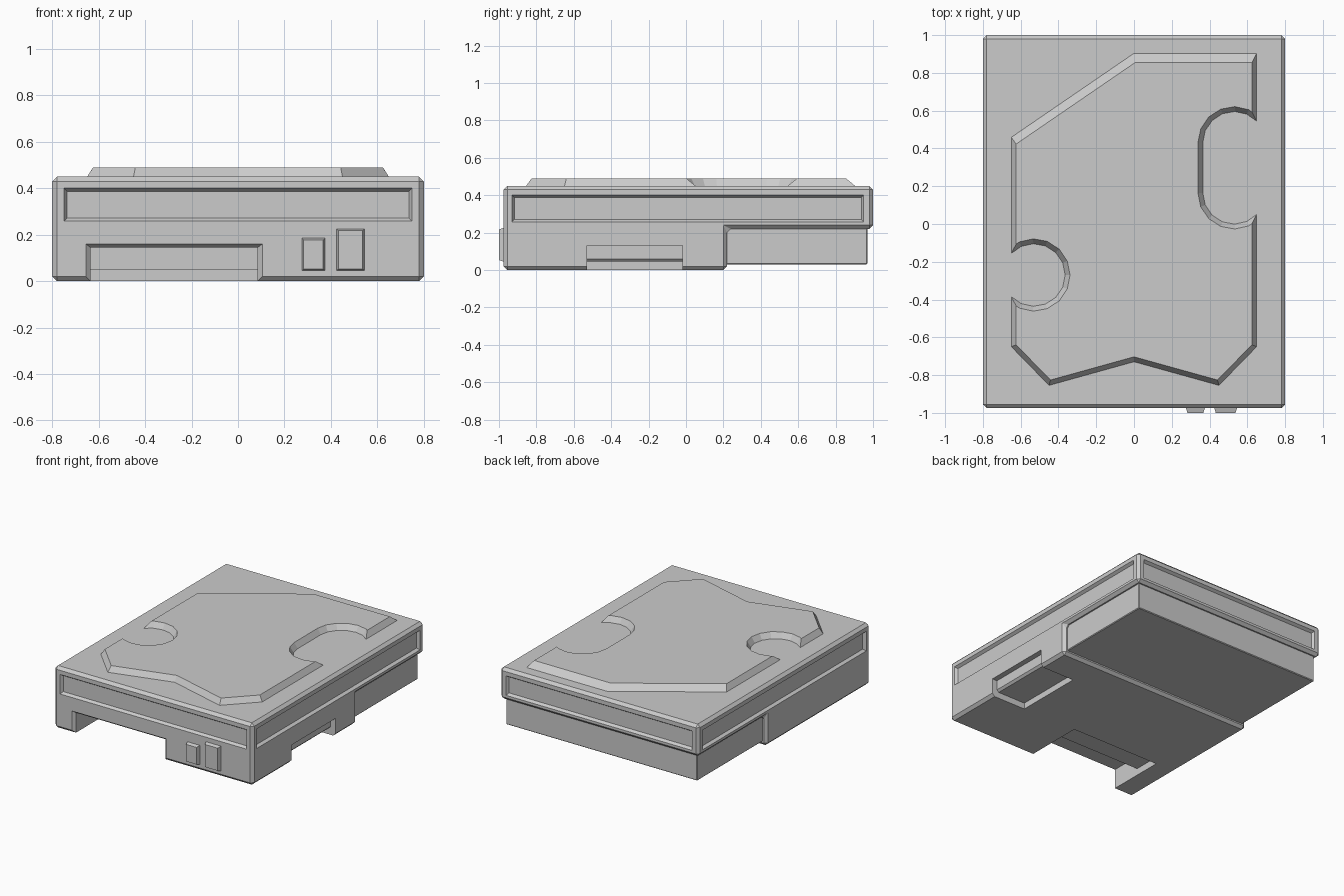
import bpy, bmesh, math
from mathutils import Vector

if "Cube" in bpy.data.objects:
    bpy.data.objects.remove(bpy.data.objects["Cube"])


def loft(name, ring_a, ring_b, bevel=0.0):
    """Closed solid between two matching rings of points."""
    bm = bmesh.new()
    a = [bm.verts.new(p) for p in ring_a]
    b = [bm.verts.new(p) for p in ring_b]
    n = len(a)
    bm.faces.new(a)
    bm.faces.new(b)
    for i in range(n):
        j = (i + 1) % n
        bm.faces.new((a[i], a[j], b[j], b[i]))
    bmesh.ops.recalc_face_normals(bm, faces=bm.faces[:])
    if bevel:
        bmesh.ops.bevel(bm, geom=bm.edges[:], offset=bevel, segments=1,
                        profile=0.5, affect='EDGES')
    me = bpy.data.meshes.new(name)
    bm.to_mesh(me)
    bm.free()
    ob = bpy.data.objects.new(name, me)
    bpy.context.collection.objects.link(ob)
    return ob


def rect(axis, d, u0, u1, v0, v1, grow=0.0):
    """Rectangle at distance d along x or y; v is always height."""
    pts = [(u0 - grow, v0 - grow), (u1 + grow, v0 - grow),
           (u1 + grow, v1 + grow), (u0 - grow, v1 + grow)]
    return [(d, u, v) if axis == 'x' else (u, d, v) for u, v in pts]


def cut(target, cutter):
    mod = target.modifiers.new("cut", 'BOOLEAN')
    mod.operation = 'DIFFERENCE'
    mod.solver = 'EXACT'
    mod.object = cutter
    dg = bpy.context.evaluated_depsgraph_get()
    me = bpy.data.meshes.new_from_object(target.evaluated_get(dg))
    target.modifiers.clear()
    target.data = me
    bpy.data.objects.remove(cutter)


# Main casing: side profile with raised rear underside
profile = [(-0.975, 0), (0.22, 0), (0.22, 0.22), (1.0, 0.22), (1.0, 0.45), (-0.975, 0.45)]
casing = loft("casing", [(-0.8, y, z) for y, z in profile],
              [(0.8, y, z) for y, z in profile], bevel=0.02)

# Long recessed panels on all four sides
for axis, face, sign, u0, u1 in (('y', -0.975, -1, -0.75, 0.75), ('y', 1.0, 1, -0.75, 0.75),
                                 ('x', 0.8, 1, -0.93, 0.95), ('x', -0.8, -1, -0.93, 0.95)):
    cut(casing, loft("panel_cutter",
                     rect(axis, face + sign * 0.02, u0, u1, 0.258, 0.40, 0.013),
                     rect(axis, face - sign * 0.02, u0, u1, 0.258, 0.40, -0.013)))

# Front connector opening, chamfered rim and shallow slot behind it
cut(casing, loft("opening_cutter", rect('y', -1.1, -0.635, 0.085, -0.1, 0.145),
                 rect('y', -0.725, -0.635, 0.085, -0.1, 0.145)))
cut(casing, loft("rim_cutter", rect('y', -0.995, -0.675, 0.125, -0.1, 0.175),
                 rect('y', -0.954, -0.634, 0.084, -0.1, 0.144)))
cut(casing, loft("slot_cutter", rect('y', -0.80, -0.635, 0.085, -0.1, 0.05),
                 rect('y', -0.525, -0.635, 0.085, -0.1, 0.05)))

# Right side opening with bevelled lip and slot
cut(casing, loft("side_cutter", rect('x', 1.0, -0.53, -0.02, -0.1, 0.13),
                 rect('x', 0.76, -0.53, -0.02, -0.1, 0.13)))
cut(casing, loft("lip_cutter", rect('x', 0.77, -0.53, -0.02, -0.1, 0.07),
                 rect('x', 0.745, -0.53, -0.02, -0.1, 0.045)))
cut(casing, loft("side_slot_cutter", rect('x', 0.78, -0.53, -0.02, -0.1, 0.045),
                 rect('x', 0.52, -0.53, -0.02, -0.1, 0.045)))

# Lower rear block
loft("rear_block", rect('y', 0.15, -0.77, 0.77, 0.03, 0.25),
     rect('y', 0.97, -0.77, 0.77, 0.03, 0.25), bevel=0.005)

# Front buttons
for name, x0, x1, z1 in (("small_button", 0.27, 0.38, 0.19), ("large_button", 0.42, 0.55, 0.23)):
    loft(name, rect('y', -0.96, x0, x1, 0.04, z1),
         rect('y', -1.0, x0, x1, 0.04, z1, -0.013))


def arc(cx, cy, r, a0, a1, n):
    return [(cx + r * math.cos(math.radians(a0 + (a1 - a0) * i / n)),
             cy + r * math.sin(math.radians(a0 + (a1 - a0) * i / n))) for i in range(n + 1)]


# Raised cover: outline (clockwise) with two rounded side notches
R = 0.165
outline = [(-0.65, 0.46), (0, 0.905), (0.65, 0.905)]
outline += arc(0.53, 0.43, R, 43.3, 180, 6)
outline += arc(0.53, 0.165, R, 180, 316.7, 6)
outline += [(0.65, -0.65), (0.45, -0.855), (0, -0.73), (-0.45, -0.855), (-0.65, -0.65)]
outline += arc(-0.53, -0.27, R, -136.7, 136.7, 12)


def shrink(pts, dists):
    """Move every edge of a clockwise outline inwards by its own distance."""
    out = []
    n = len(pts)
    for i in range(n):
        p0, p1, p2 = (Vector(pts[k % n]) for k in (i - 1, i, i + 1))
        d1, d2 = (p1 - p0).normalized(), (p2 - p1).normalized()
        n1, n2 = Vector((d1.y, -d1.x)), Vector((d2.y, -d2.x))
        a, b = dists[i - 1], dists[i]
        det = n1.x * n2.y - n1.y * n2.x
        if abs(det) < 1e-4:
            out.append(tuple(p1 + n2 * b))
        else:
            out.append((p1.x + (a * n2.y - b * n1.y) / det,
                        p1.y + (b * n1.x - a * n2.x) / det))
    return out


# The two rear edges have a gentler slope than the rest
dists = [0.045, 0.05] + [0.026] * (len(outline) - 2)
top = shrink(outline, dists)
loft("top_cover", [(x, y, 0.449) for x, y in outline], [(x, y, 0.49) for x, y in top])
